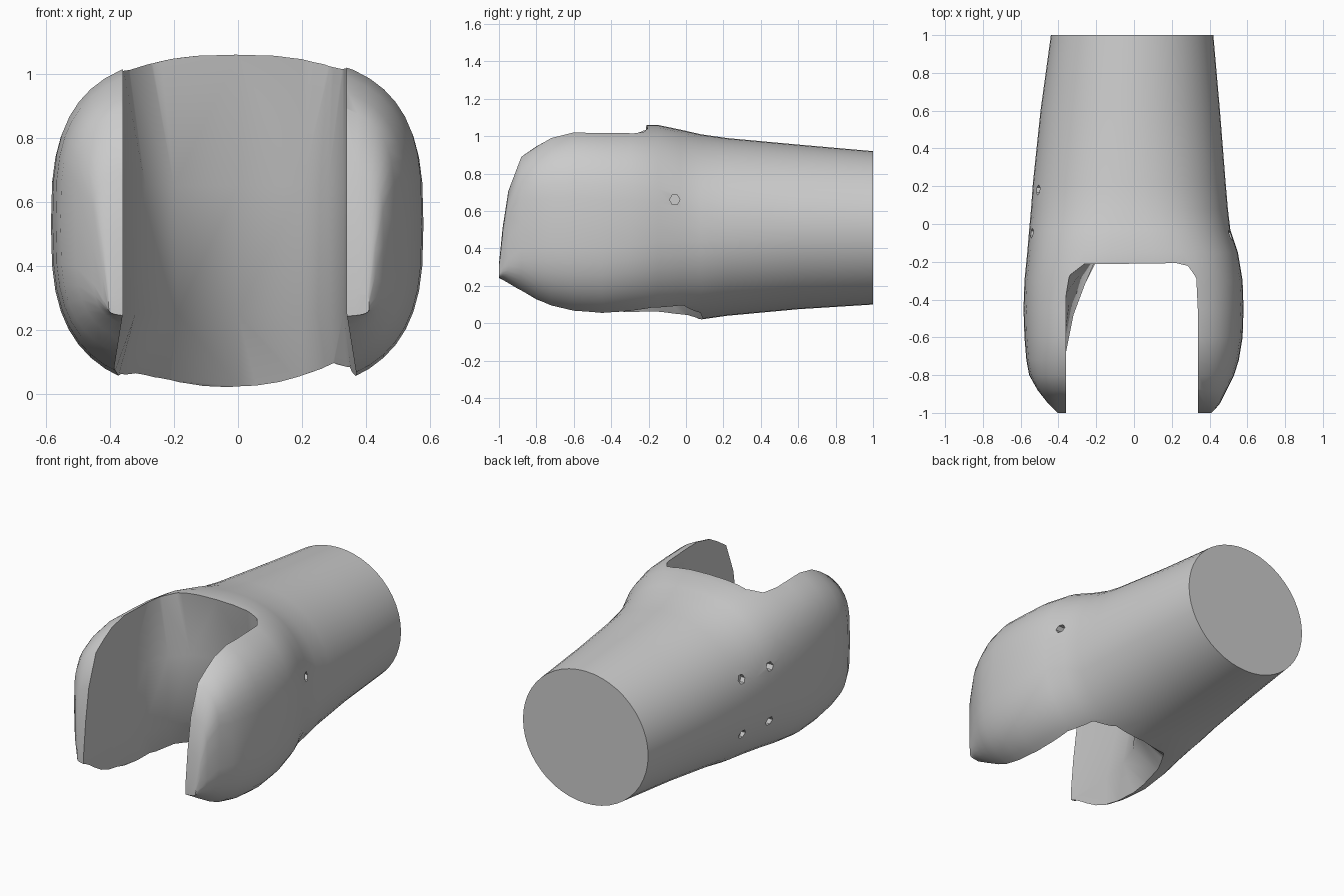
import bpy, bmesh, math

cube = bpy.data.objects.get("Cube")
if cube:
    bpy.data.objects.remove(cube, do_unlink=True)

grey = bpy.data.materials.new("plain grey")
grey.use_nodes = True
colour = (0.6, 0.6, 0.6, 1)
grey.diffuse_color = colour
grey.node_tree.nodes["Principled BSDF"].inputs["Base Color"].default_value = colour


def loft(name, rings):
    """Skin a list of equal-length rings and cap both ends."""
    bm = bmesh.new()
    loops = [[bm.verts.new(p) for p in ring] for ring in rings]
    n = len(loops[0])
    for a, b in zip(loops, loops[1:]):
        for i in range(n):
            j = (i + 1) % n
            bm.faces.new((a[i], a[j], b[j], b[i]))
    bm.faces.new(loops[0])
    bm.faces.new(loops[-1])
    bmesh.ops.recalc_face_normals(bm, faces=bm.faces)
    mesh = bpy.data.meshes.new(name)
    bm.to_mesh(mesh)
    bm.free()
    ob = bpy.data.objects.new(name, mesh)
    mesh.materials.append(grey)
    bpy.context.collection.objects.link(ob)
    return ob


def section(y, x0, x1, z0, z1, power, count=48):
    """Rounded-box ring across the body at depth y."""
    ring = []
    for i in range(count):
        t = 2 * math.pi * i / count
        c, s = math.cos(t), math.sin(t)
        px = math.copysign(abs(c) ** (2 / power), c)
        pz = math.copysign(abs(s) ** (2 / power), s)
        ring.append(((x0 + x1) / 2 + px * (x1 - x0) / 2, y,
                     (z0 + z1) / 2 + pz * (z1 - z0) / 2))
    return ring


def cut(target, cutter):
    cutter.hide_render = True
    mod = target.modifiers.new("cut", 'BOOLEAN')
    mod.operation = 'DIFFERENCE'
    mod.solver = 'EXACT'
    mod.object = cutter
    bpy.context.view_layer.objects.active = target
    bpy.ops.object.modifier_apply(modifier=mod.name)
    bpy.data.objects.remove(cutter, do_unlink=True)


# Body: round shaft at the back swelling into a boxier head at the front
body = loft("forked_body", [section(*s) for s in [
    (1.00, -0.44, 0.42, 0.10, 0.92, 2.0),
    (0.60, -0.495, 0.455, 0.075, 0.955, 2.0),
    (0.22, -0.535, 0.485, 0.04, 0.99, 2.1),
    (0.08, -0.545, 0.497, 0.02, 1.01, 2.2),
    (-0.03, -0.555, 0.51, 0.02, 1.035, 2.35),
    (-0.15, -0.565, 0.55, 0.015, 1.06, 2.55),
    (-0.30, -0.58, 0.575, 0.01, 1.06, 2.8),
    (-0.45, -0.585, 0.58, 0.0, 1.06, 2.9),
    (-0.60, -0.58, 0.575, 0.015, 1.06, 3.0),
    (-0.72, -0.57, 0.555, 0.045, 1.03, 3.1),
    (-0.80, -0.555, 0.53, 0.085, 0.98, 3.3),
    (-0.88, -0.51, 0.49, 0.14, 0.92, 3.8),
    (-0.95, -0.455, 0.455, 0.20, 0.72, 5.0),
    (-0.98, -0.425, 0.43, 0.225, 0.52, 6.0),
    (-1.00, -0.405, 0.41, 0.24, 0.32, 6.0)]])

# Slot between the prongs: its back leans under and its lower left is filleted
top = [(-.36, -.5), (-.36, -.36), (-.345, -.27), (-.27, -.215), (0, -.21),
       (.22, -.21), (.29, -.23), (.33, -.29), (.34, -.5)]
middle = [(-.36, -.55), (-.34, -.4), (-.29, -.27), (-.2, -.18), (0, -.12),
          (.2, -.12), (.28, -.18), (.33, -.28), (.34, -.5)]
low = [(-.36, -.68), (-.32, -.48), (-.26, -.32), (-.19, -.18), (0, 0),
       (.2, 0), (.29, -.1), (.33, -.25), (.34, -.5)]
bottom = [(-.40, -.6), (-.38, -.3), (-.34, -.12), (-.22, .05), (0, .1),
          (.2, .1), (.3, .04), (.36, -.15), (.38, -.5)]


def slot_ring(z, pts):
    pts = [(pts[0][0], -1.3)] + pts + [(pts[-1][0], -1.3)]
    return [(x, y, z) for x, y in pts]


cut(body, loft("slot_cutter", [slot_ring(-0.2, bottom), slot_ring(0.0, bottom),
                               slot_ring(0.25, low), slot_ring(0.65, middle),
                               slot_ring(1.06, top), slot_ring(1.3, top)]))

# Small shallow pits in the sides
for x, y, z in [(-0.53, 0.18, 0.69), (-0.55, -0.05, 0.69), (-0.53, 0.18, 0.35),
                (-0.55, -0.05, 0.35), (0.50, -0.06, 0.66)]:
    bpy.ops.mesh.primitive_cylinder_add(vertices=6, radius=0.028, depth=0.09,
                                        location=(x, y, z), rotation=(0, math.pi / 2, 0))
    pit = bpy.context.object
    pit.name = "pit_cutter"
    pit.data.materials.append(grey)
    cut(body, pit)

# Smooth shading with crisp rims
bpy.ops.object.select_all(action='DESELECT')
body.select_set(True)
bpy.context.view_layer.objects.active = body
bpy.ops.object.shade_smooth_by_angle(angle=math.radians(40))
